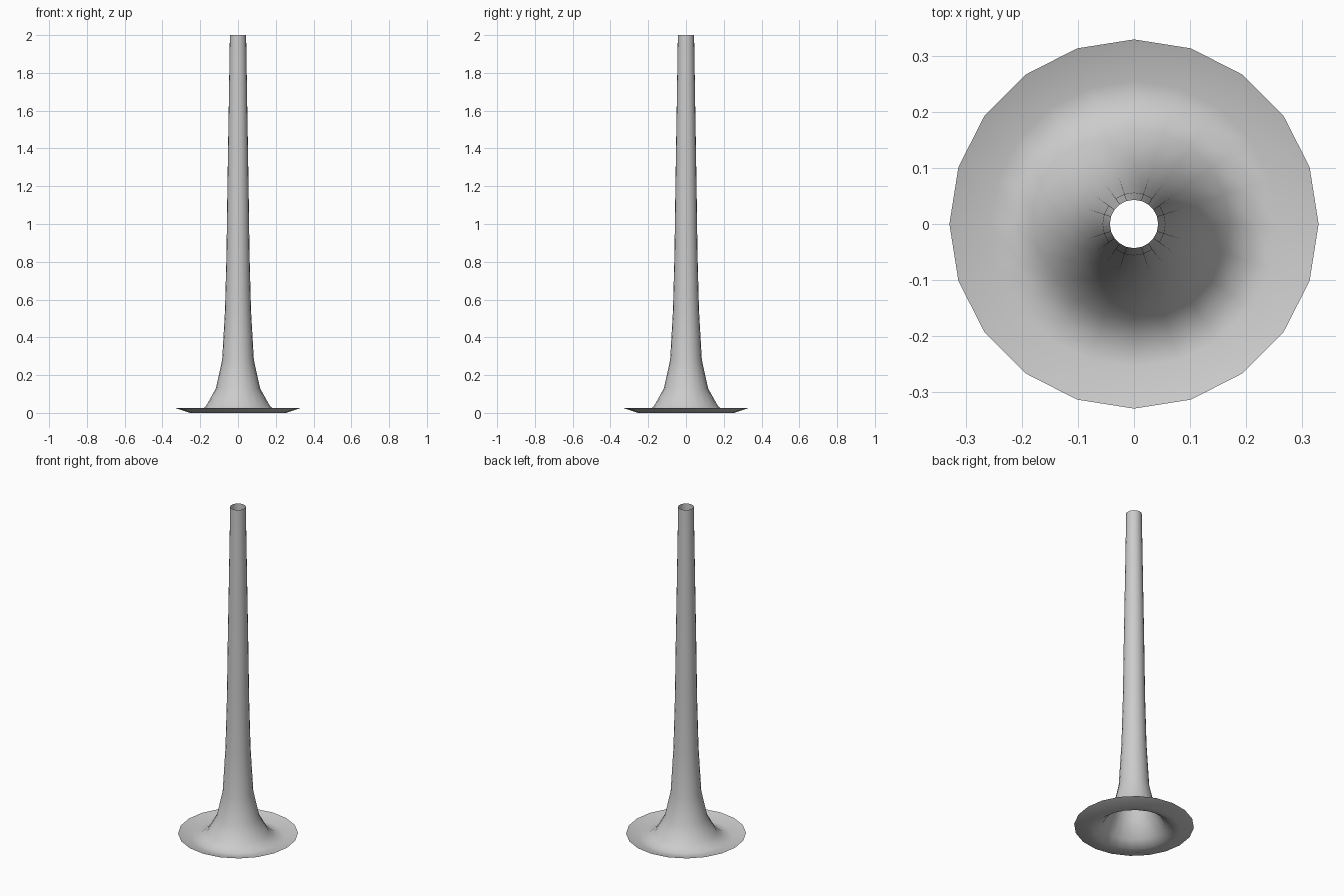
import bpy, bmesh, math

if "Cube" in bpy.data.objects:
    bpy.data.objects.remove(bpy.data.objects["Cube"])

SIDES = 20

# Horn profile (radius, height), from the flared rim up to the mouth end
PROFILE = [(0.329, 0.025), (0.255, 0.004), (0.215, 0.006), (0.17, 0.035),
           (0.117, 0.13), (0.084, 0.28), (0.069, 0.54), (0.061, 0.84),
           (0.056, 1.2), (0.049, 1.62), (0.043, 2.0)]


def lathe(name, profile, sides):
    bm = bmesh.new()
    rings = [[bm.verts.new((r * math.cos(2 * math.pi * i / sides),
                            r * math.sin(2 * math.pi * i / sides), z))
              for i in range(sides)] for r, z in profile]
    for a, b in zip(rings, rings[1:]):
        for i in range(sides):
            j = (i + 1) % sides
            bm.faces.new((a[i], a[j], b[j], b[i])).smooth = True
    # stand exactly on the floor
    low = min(v.co.z for v in bm.verts)
    for v in bm.verts:
        if v.co.z < 0.01:
            v.co.z -= low
    mesh = bpy.data.meshes.new(name)
    bm.to_mesh(mesh)
    bm.free()
    obj = bpy.data.objects.new(name, mesh)
    bpy.context.collection.objects.link(obj)
    return obj


# Open, single-walled flared tube
lathe("flared_horn", PROFILE, SIDES)
